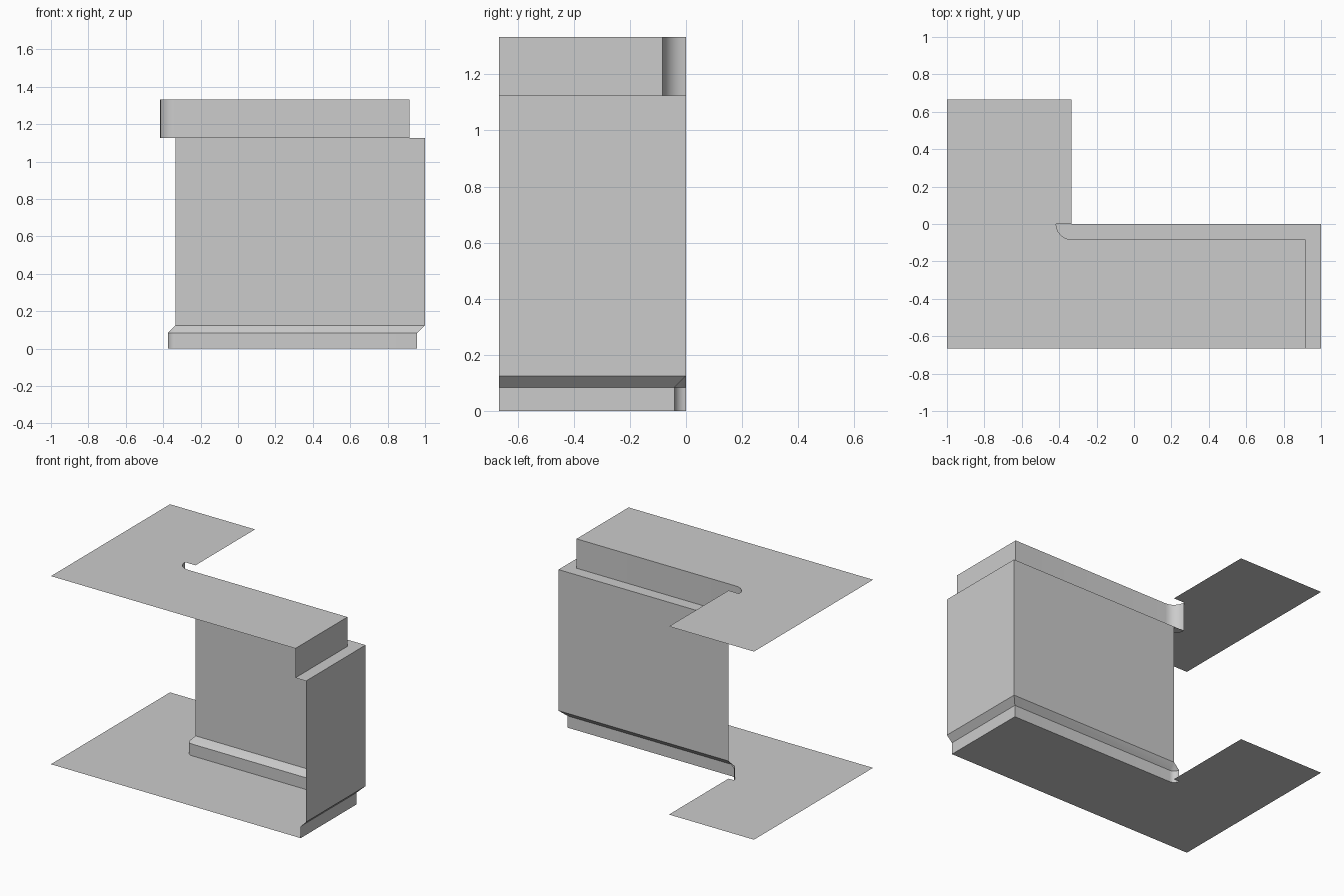
import bpy, bmesh
from math import sin, cos, pi, radians

if "Cube" in bpy.data.objects:
    bpy.data.objects.remove(bpy.data.objects["Cube"])

X0, X1, Y = -1/3, 1.0, 2/3      # inner corner, outer wall, half depth
STEPS = 6                       # segments in the rounded wall end


def outline(d):
    """Plan line of the wall, inset by d, with a rounded end at the inner corner."""
    arc = [(X0 - d * cos(pi/2 * i / STEPS), -d * sin(pi/2 * i / STEPS))
           for i in range(STEPS + 1)]
    return arc + [(X1 - d, -d), (X1 - d, -Y)]


def make(name, bm, smooth=False):
    me = bpy.data.meshes.new(name)
    bm.to_mesh(me)
    bm.free()
    ob = bpy.data.objects.new(name, me)
    bpy.context.collection.objects.link(ob)
    if smooth:
        bpy.ops.object.select_all(action='DESELECT')
        bpy.context.view_layer.objects.active = ob
        ob.select_set(True)
        bpy.ops.object.shade_smooth_by_angle(angle=radians(30))
    return ob


def panel(name, d, z, up):
    """L-shaped flat panel whose edge follows the inset wall line."""
    bm = bmesh.new()
    pts = [(-1, -Y), (-1, Y), (X0, Y), (X0, 0)] + outline(d)
    f = bm.faces.new([bm.verts.new((x, y, z)) for x, y in pts])
    f.normal_update()
    if (f.normal.z > 0) != up:
        f.normal_flip()
    bmesh.ops.triangulate(bm, faces=[f])
    bmesh.ops.dissolve_limit(bm, angle_limit=0.01, verts=[], edges=bm.edges[:])
    return make(name, bm)


def wall_band(name, profile):
    """Sweep a (inset, height) profile along the wall line."""
    bm = bmesh.new()
    rows = [[bm.verts.new((x, y, z)) for x, y in outline(d)] for d, z in profile]
    for a, b in zip(rows, rows[1:]):
        for i in range(len(a) - 1):
            bm.faces.new((a[i], b[i], b[i+1], a[i+1]))
    # collapse the rounded end where the inset is zero
    bmesh.ops.remove_doubles(bm, verts=bm.verts[:], dist=1e-5)
    return make(name, bm, True)


TOP, BASE = 1/12, 1/24          # insets of the top band and the skirting

# Skirting with bevel, main wall, and recessed top band with ledge
wall_band("skirting", [(BASE, 0), (BASE, 1/12), (0, 0.125)])
wall_band("main_wall", [(0, 0.125), (0, 1.125)])
wall_band("top_band", [(0, 1.125), (TOP, 1.125), (TOP, 4/3)])

# Floor and top panels
panel("floor_panel", BASE, 0, False)
panel("top_panel", TOP, 4/3, True)
